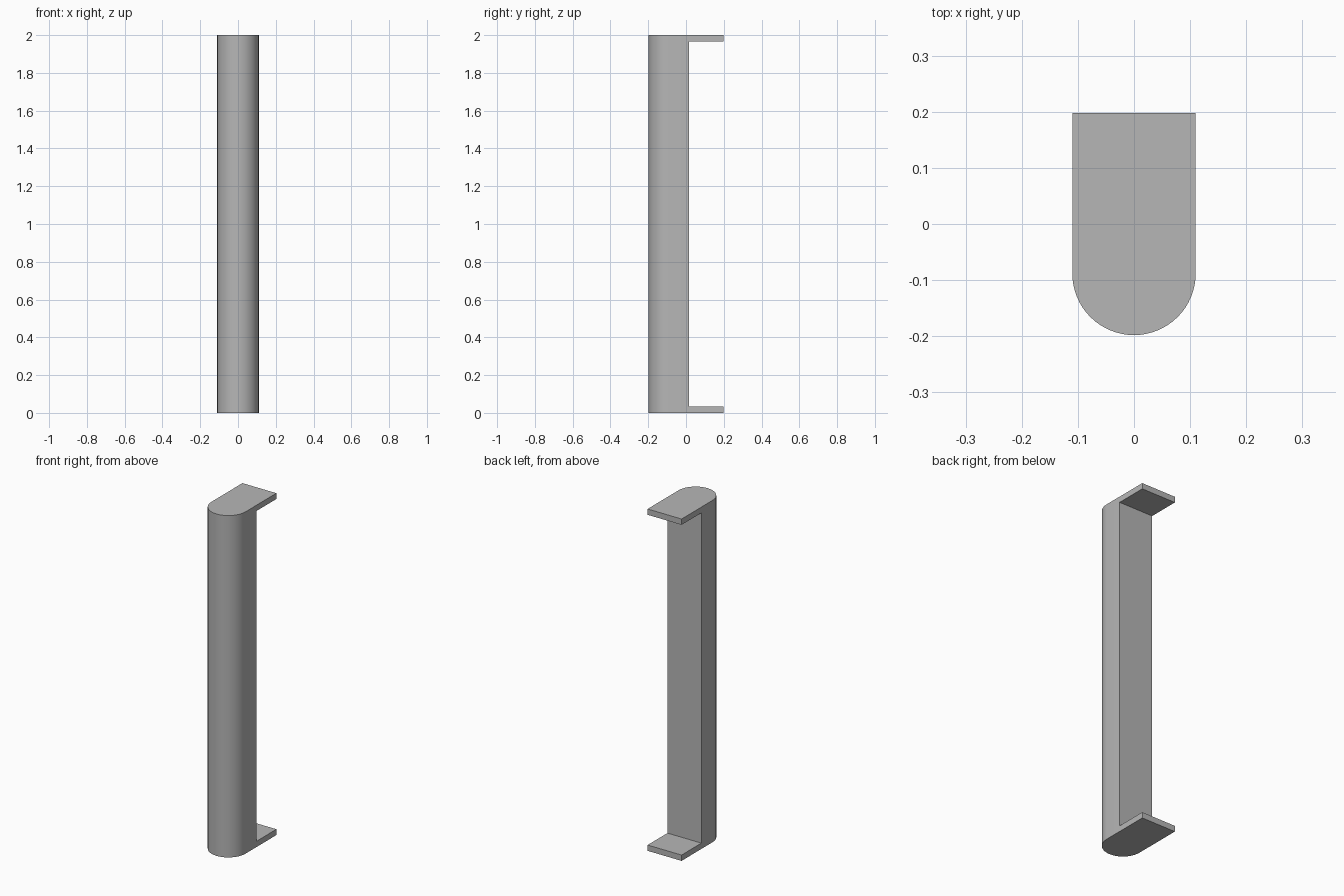
import bpy
import bmesh
from math import cos, sin, pi

cube = bpy.data.objects.get("Cube")
if cube:
    bpy.data.objects.remove(cube, do_unlink=True)

HALF_WIDTH = 0.11
FRONT, GRIP_BACK, MOUNT_BACK = -0.198, 0.015, 0.198
HEIGHT, PLATE = 2.0, 0.034
SEGMENTS = 32

grey = bpy.data.materials.new("Satin grey")
grey.use_nodes = True
colour = (0.47, 0.47, 0.47, 1)
grey.diffuse_color = colour
grey.node_tree.nodes["Principled BSDF"].inputs["Base Color"].default_value = colour

# D-shaped section: half-round front, flat back
centre = FRONT + HALF_WIDTH
profile = [(HALF_WIDTH * cos(pi + pi * i / SEGMENTS),
            centre + HALF_WIDTH * sin(pi + pi * i / SEGMENTS))
           for i in range(SEGMENTS + 1)]
profile += [(HALF_WIDTH, GRIP_BACK), (-HALF_WIDTH, GRIP_BACK)]

# Upright grip, divided at the end plates
bm = bmesh.new()
rings = [[bm.verts.new((x, y, z)) for x, y in profile]
         for z in (0, PLATE, HEIGHT - PLATE, HEIGHT)]
back_faces = []
for low, high in zip(rings, rings[1:]):
    for i in range(len(profile)):
        j = (i + 1) % len(profile)
        face = bm.faces.new((low[i], low[j], high[j], high[i]))
        if i == len(profile) - 2:
            back_faces.append(face)
bm.faces.new(rings[0][::-1])
bm.faces.new(rings[-1])

# Mounting plates drawn backwards from both ends
ends = [back_faces[0], back_faces[-1]]
for face in bmesh.ops.extrude_discrete_faces(bm, faces=ends)["faces"]:
    for vert in face.verts:
        vert.co.y = MOUNT_BACK
bmesh.ops.recalc_face_normals(bm, faces=bm.faces)

mesh = bpy.data.meshes.new("pull_handle")
bm.to_mesh(mesh)
bm.free()
mesh.materials.append(grey)
handle = bpy.data.objects.new("pull_handle", mesh)
bpy.context.collection.objects.link(handle)

# Smooth the rounded front, keep the corners crisp
bpy.ops.object.select_all(action="DESELECT")
handle.select_set(True)
bpy.context.view_layer.objects.active = handle
bpy.ops.object.shade_smooth_by_angle(angle=pi / 6)
